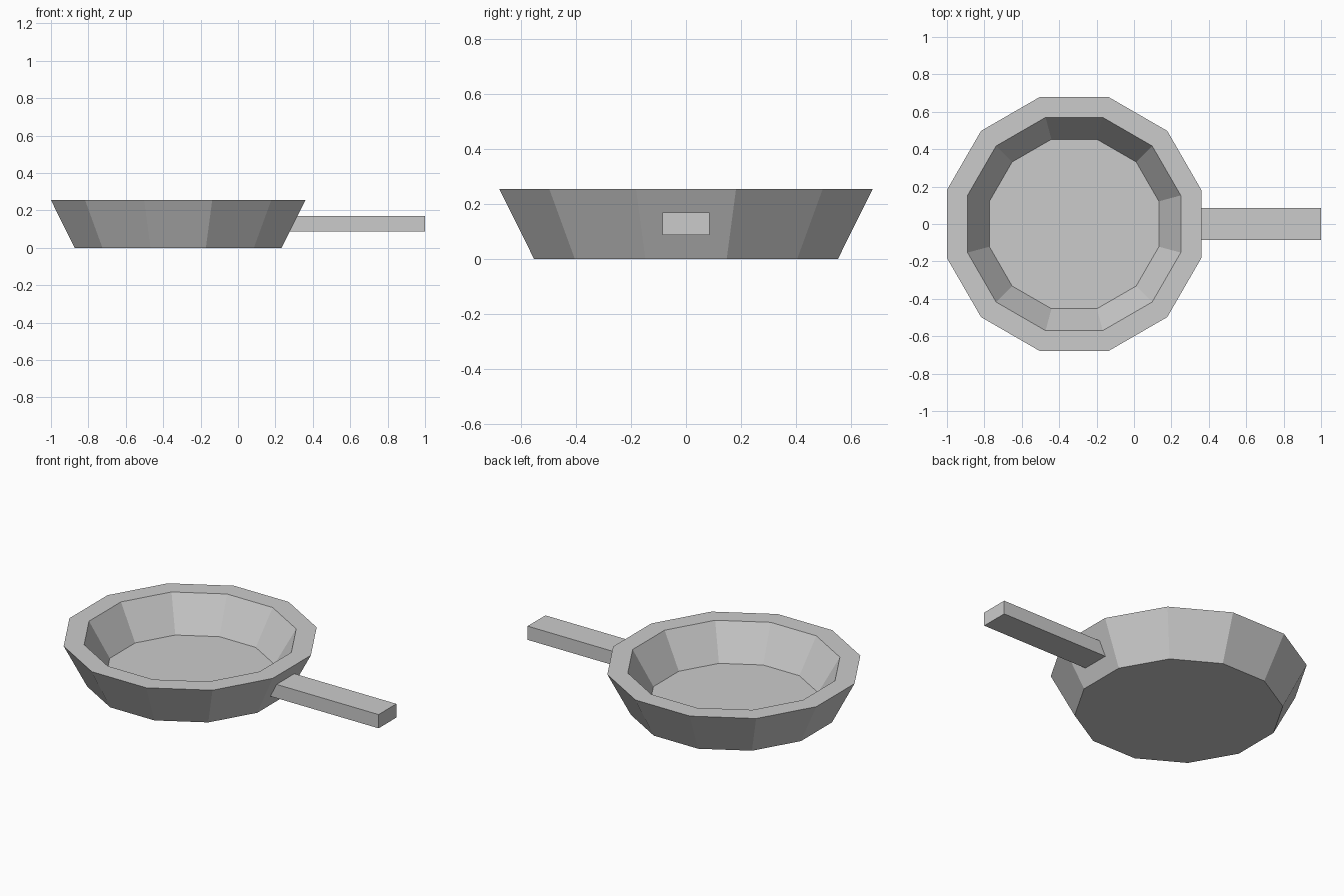
import bpy
import bmesh
from math import cos, sin, pi

if "Cube" in bpy.data.objects:
    bpy.data.objects.remove(bpy.data.objects["Cube"])

SIDES = 12
CENTRE_X = -0.32


def finish(bm, name):
    bmesh.ops.recalc_face_normals(bm, faces=bm.faces[:])
    mesh = bpy.data.meshes.new(name)
    bm.to_mesh(mesh)
    bm.free()
    obj = bpy.data.objects.new(name, mesh)
    bpy.context.collection.objects.link(obj)
    return obj


def ring(bm, apothem, z):
    # Polygon with flat sides facing the axes
    r = apothem / cos(pi / SIDES)
    return [bm.verts.new((r * cos((2 * i + 1) * pi / SIDES),
                          r * sin((2 * i + 1) * pi / SIDES), z))
            for i in range(SIDES)]


# Pan bowl: underside, outer wall, flat rim, inner wall, cooking floor
bm = bmesh.new()
profile = [(0.553, 0), (0.68, 0.255), (0.57, 0.255), (0.453, 0.05)]
rings = [ring(bm, a, z) for a, z in profile]
for low, high in zip(rings, rings[1:]):
    for i in range(SIDES):
        j = (i + 1) % SIDES
        bm.faces.new((low[i], low[j], high[j], high[i]))
bm.faces.new(rings[0][::-1])
bm.faces.new(rings[-1])
bowl = finish(bm, "pan_bowl")
bowl.location.x = CENTRE_X

# Straight handle, its root cut to follow the sloping wall
bm = bmesh.new()
bmesh.ops.create_cube(bm, size=1)
for v in bm.verts:
    top = v.co.z > 0
    v.co.z = 0.17 if top else 0.087
    v.co.y *= 0.17
    v.co.x = 1.0 if v.co.x > 0 else (0.31 if top else 0.268)
finish(bm, "handle")
